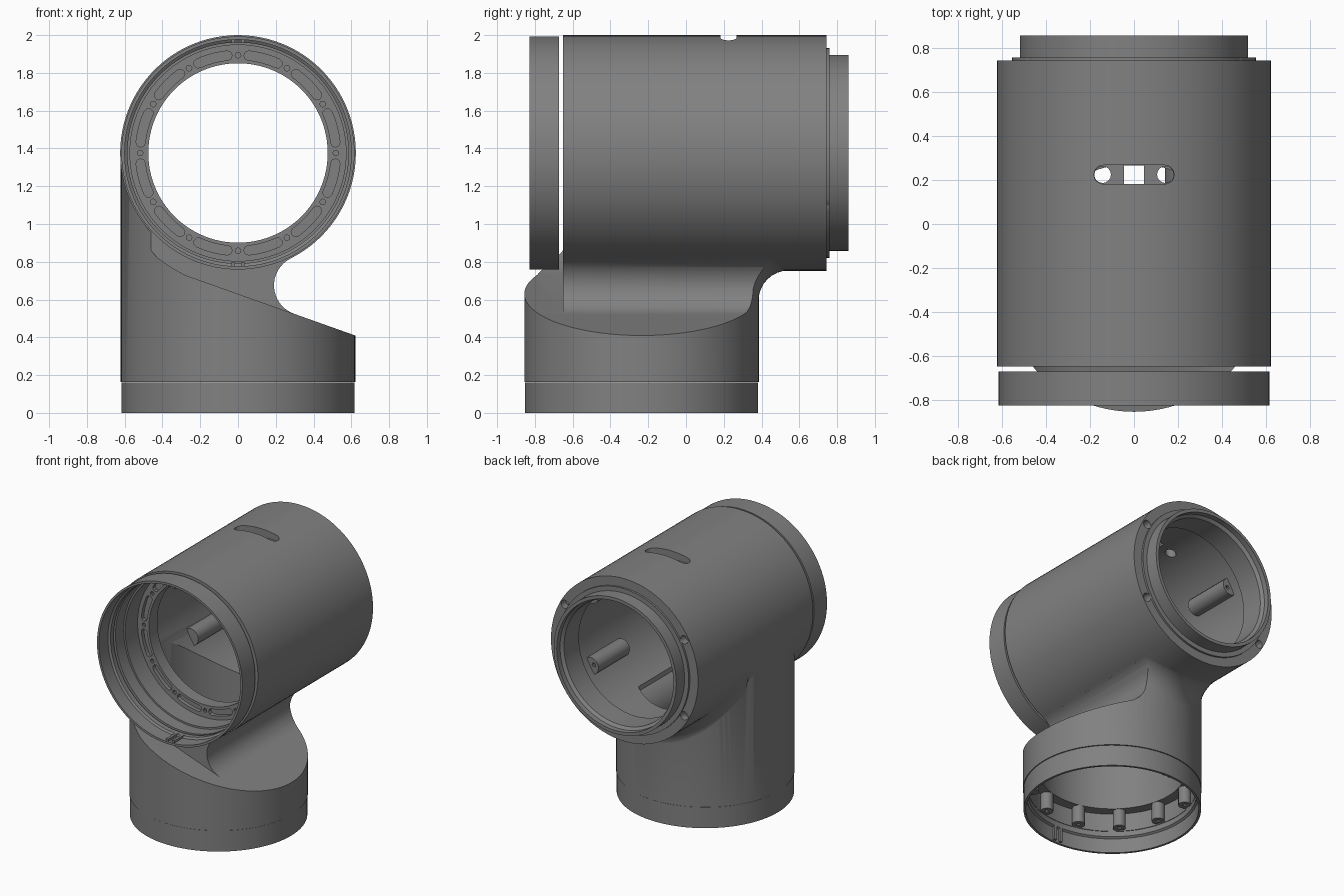
import bpy, bmesh
from math import sin, cos, pi, radians, sqrt

if "Cube" in bpy.data.objects:
    bpy.data.objects.remove(bpy.data.objects["Cube"], do_unlink=True)

grey = bpy.data.materials.new("machined grey")
grey.use_nodes = True
grey.diffuse_color = (0.22, 0.22, 0.22, 1)
grey.node_tree.nodes["Principled BSDF"].inputs["Base Color"].default_value = (0.22, 0.22, 0.22, 1)

R = 0.624          # outer radius of both tubes
CZ = 1.376         # height of the horizontal axis
CY = -0.235        # depth of the vertical axis
SLOPE = -0.355     # slant of the lower shoulder


def finish(name, bm):
    bmesh.ops.remove_doubles(bm, verts=bm.verts, dist=1e-5)
    bmesh.ops.recalc_face_normals(bm, faces=bm.faces)
    mesh = bpy.data.meshes.new(name)
    bm.to_mesh(mesh)
    bm.free()
    mesh.materials.append(grey)
    ob = bpy.data.objects.new(name, mesh)
    bpy.context.collection.objects.link(ob)
    return ob


def at(axis, r, a, t):
    """Polar point around the horizontal or the vertical tube axis."""
    if axis == "Y":
        return (r * cos(a), t, CZ + r * sin(a))
    return (r * cos(a), CY + r * sin(a), t)


def loft(name, rows, closed):
    """Skin a list of closed sections."""
    bm = bmesh.new()
    rings = [[bm.verts.new(p) for p in row] for row in rows]
    n = len(rings[0])
    for i in range(len(rings) if closed else len(rings) - 1):
        a, b = rings[i], rings[(i + 1) % len(rings)]
        for j in range(n):
            bm.faces.new((a[j], a[(j + 1) % n], b[(j + 1) % n], b[j]))
    if not closed:
        bm.faces.new(rings[0])
        bm.faces.new(rings[-1])
    return finish(name, bm)


def solid(name, profile, axis, n=96):
    """Turned solid with flat end discs."""
    return loft(name, [[at(axis, r, 2 * pi * i / n, t) for i in range(n)]
                       for r, t in profile], False)


def ring(name, profile, axis, n=96):
    """Turned ring from a closed section."""
    return loft(name, [[at(axis, r, 2 * pi * i / n, t) for r, t in profile]
                       for i in range(n)], True)


def prism(name, outline, y0, y1):
    """Extrude an x-z outline along y."""
    return loft(name, [[(x, y, z) for x, z in outline] for y in (y0, y1)], False)


def tower(name, outline, z0, z1):
    """Extrude an x-y outline along z."""
    return loft(name, [[(x, y, z) for x, y in outline] for z in (z0, z1)], False)


def box(name, x, y, z):
    return prism(name, [(x[0], z[0]), (x[1], z[0]), (x[1], z[1]), (x[0], z[1])], *y)


def circle(u, v, r, n=16):
    return [(u + r * cos(2 * pi * i / n), v + r * sin(2 * pi * i / n)) for i in range(n)]


def combine(target, others, op):
    for other in others:
        mod = target.modifiers.new("cut", "BOOLEAN")
        mod.operation, mod.object, mod.solver = op, other, "EXACT"
        deps = bpy.context.evaluated_depsgraph_get()
        mesh = bpy.data.meshes.new_from_object(target.evaluated_get(deps))
        target.modifiers.clear()
        target.data = mesh
        bpy.data.objects.remove(other, do_unlink=True)
    return target


def slant(x, gap):
    return 0.63 + SLOPE * x - gap * sqrt(1 + SLOPE * SLOPE)


def neck_cut(gap):
    """Space beside the neck: slanted shoulder running into a concave side."""
    arc = []
    for i in range(17):
        a = radians(250.5 - i * 134 / 16)
        arc.append((0.35 + (0.1595 + gap) * cos(a), 0.675 + (0.1595 + gap) * sin(a)))
    return prism("neck_cut", [(0.9, slant(0.9, gap))] + arc
                 + [(0.3, 1.05), (0.66, CZ + 0.05), (0.9, CZ + 0.05)], -1.2, 1.2)


def front_cut(gap, y):
    """Clearance below the front collar, curling up at the flush side."""
    return prism("front_cut", [(-0.9, 1.4), (-0.6, 1.17), (-0.5, 0.94), (-0.465, 0.865 - gap),
                               (-0.43, 0.825 - gap), (-0.36, 0.775 - gap), (-0.28, slant(-0.28, gap)),
                               (0.9, slant(0.9, gap)), (0.9, 2.3), (-0.9, 2.3)], -1.2, y)


# Lower tube with a blend into the upper tube at the back
lower = solid("lower", [(R - 0.003, 0.163), (R - 0.003, CZ - 0.02)], "Z")
rows = []
for i in range(41):
    a = radians(28 + i * 124 / 40)
    s = 0.16 * sin(a)

    def blend(r, drop):
        x, y, _ = at("Z", r, a, 0)
        return (x, y, CZ - sqrt(max(R * R - x * x, 0.01)) + drop)
    section = [blend(0.57, -s)]
    for k in range(9):
        t = k * pi / 16
        section.append(blend(R - 0.005 + s * (1 - cos(t)), -s * (1 - sin(t)) + 0.002))
    section += [blend(R + s, 0.03), blend(0.57, 0.03)]
    rows.append(section)
combine(lower, [loft("blend", rows, False)], "UNION")
combine(lower, [neck_cut(0), front_cut(0, -0.65)], "DIFFERENCE")

# Upper tube with stepped spigot at the back
housing = solid("housing", [(R, -0.65), (R, 0.745), (0.555, 0.745), (0.555, 0.76),
                            (0.52, 0.76), (0.52, 0.86)], "Y")
combine(housing, [lower], "UNION")

# Hollow interior
bore = solid("bore", [(0.585, -0.9), (0.585, -0.55), (0.572, -0.55), (0.572, -0.4),
                      (0.475, -0.4), (0.475, -0.3), (0.55, -0.3), (0.55, 0.58), (0.475, 0.62),
                      (0.475, 0.8), (0.495, 0.82), (0.495, 0.9)], "Y")
well = solid("well", [(0.585, 0.1), (0.585, 0.3), (0.51, 0.3), (0.51, CZ - 0.03)], "Z")
combine(well, [neck_cut(0.05), front_cut(0.05, -0.28)], "DIFFERENCE")
combine(housing, [bore, well], "DIFFERENCE")

# Slot on the crown: shallow recess with three openings
slot = []
for side in (1, -1):
    for i in range(9):
        a = i * pi / 8 - side * pi / 2
        slot.append((side * 0.14 + 0.043 * cos(a), 0.225 + 0.043 * sin(a)))
cuts = [tower("recess", slot, 1.94, 2.1),
        box("window", (-0.045, 0.045), (0.183, 0.267), (1.8, 2.05))]
cuts += [tower("port", circle(x, 0.225, 0.038), 1.8, 2.05) for x in (-0.143, 0.143)]

# Screw holes and curved pockets in the front flange
arc = [radians(k) for k in (-9, -6, -3, 0, 3, 6, 9)]
edge = [(0.543, m) for m in arc] + [(0.536, radians(10.8)), (0.518, radians(11.6)),
                                    (0.501, radians(10.8))]
edge += [(0.494, m) for m in reversed(arc)] + [(0.501, radians(-10.8)), (0.518, radians(-11.6)),
                                               (0.536, radians(-10.8))]
for i in range(12):
    a = i * pi / 6
    cuts.append(prism("hole", circle(0.518 * cos(a), CZ + 0.518 * sin(a), 0.015, 10), -0.5, -0.35))
    pocket = [(r * cos(a + pi / 12 + m), CZ + r * sin(a + pi / 12 + m)) for r, m in edge]
    cuts.append(prism("pocket", pocket, -0.5, -0.37))

# Notches around the rear shoulder
screw_angles = [radians(k) for k in (30, 150, 210, 330)]
for a in screw_angles:
    cuts.append(prism("notch", circle(0.585 * cos(a), CZ + 0.585 * sin(a), 0.032), 0.69, 0.8))
combine(housing, cuts, "DIFFERENCE")

# Thin end collars, each standing a hair clear of the housing
front = ring("front_collar", [(0.617, -0.828), (0.617, -0.672), (0.585, -0.672),
                              (0.585, -0.71), (0.6, -0.72), (0.6, -0.828)], "Y")
base = ring("base_collar", [(0.617, 0), (0.617, 0.16), (0.585, 0.16),
                            (0.585, 0.12), (0.6, 0.11), (0.6, 0)], "Z")
parts = [housing, front, base]

# Paired keys inside the collars
for side in (-1, 1):
    for x in (-0.025, 0.025):
        z = CZ + side * 0.593
        parts.append(box("front_key", (x - 0.01, x + 0.01), (-0.82, -0.7), (z - 0.012, z + 0.012)))
        y = CY + side * 0.593
        parts.append(box("base_key", (x - 0.01, x + 0.01), (y - 0.012, y + 0.012), (0.01, 0.13)))

# Screw bosses around the bottom recess
for i in range(12):
    a = i * pi / 6 + pi / 12
    x, y, _ = at("Z", 0.555, a, 0)
    boss = tower("base_boss", circle(x, y, 0.045), 0.17, 0.31)
    parts.append(combine(boss, [tower("hole", circle(x, y, 0.015, 10), 0.1, 0.22)], "DIFFERENCE"))

# Long screw bosses along the inner wall, in line with the rear notches
for a in screw_angles:
    x, _, z = at("Y", 0.545, a, 0)
    boss = prism("wall_boss", circle(x, z, 0.065, 24), 0.1, 0.48)
    x, _, z = at("Y", 0.515, a, 0)
    parts.append(combine(boss, [prism("hole", circle(x, z, 0.015, 10), 0.4, 0.6)], "DIFFERENCE"))

# Smooth curved walls, crisp edges
bpy.ops.object.select_all(action="DESELECT")
for ob in parts:
    ob.select_set(True)
bpy.context.view_layer.objects.active = housing
bpy.ops.object.shade_smooth_by_angle(angle=radians(30))
